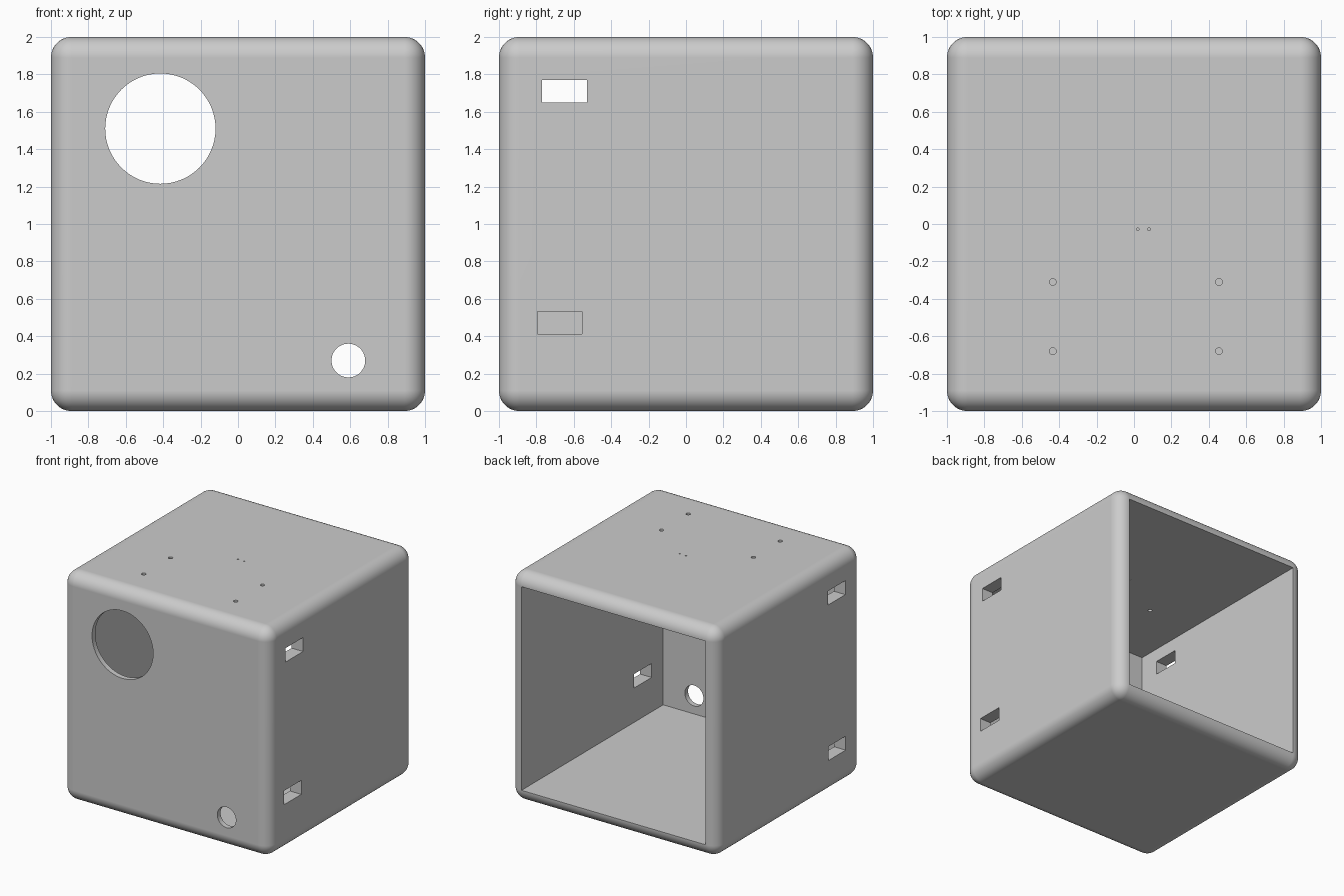
import bpy, bmesh
from math import radians
from mathutils import Matrix, Vector

if "Cube" in bpy.data.objects:
    bpy.data.objects.remove(bpy.data.objects["Cube"], do_unlink=True)

grey = bpy.data.materials.new("light_grey")
grey.use_nodes = True
grey.diffuse_color = (0.6, 0.6, 0.6, 1)
grey.node_tree.nodes["Principled BSDF"].inputs["Base Color"].default_value = (0.6, 0.6, 0.6, 1)

ROUND = 0.11      # outer edge radius
INNER = 0.889     # half width of the cavity
FRONT = -0.955    # inside of the thin front wall


def new_object(name, bm):
    mesh = bpy.data.meshes.new(name)
    bm.to_mesh(mesh)
    bm.free()
    mesh.materials.append(grey)
    obj = bpy.data.objects.new(name, mesh)
    bpy.context.scene.collection.objects.link(obj)
    return obj


def box(name, centre, size):
    bm = bmesh.new()
    bmesh.ops.create_cube(bm, size=1, matrix=Matrix.Translation(centre) @ Matrix.Diagonal((*size, 1)))
    return new_object(name, bm)


def drill(name, centre, radius, axis, segments):
    bm = bmesh.new()
    turn = Vector((0, 0, 1)).rotation_difference(Vector(axis)).to_matrix().to_4x4()
    bmesh.ops.create_cone(bm, cap_ends=True, segments=segments, radius1=radius, radius2=radius,
                          depth=0.3, matrix=Matrix.Translation(centre) @ turn)
    return new_object(name, bm)


# Rounded outer block
housing = box("housing", (0, 0, 1), (2, 2, 2))
bevel = housing.modifiers.new("rounded_edges", "BEVEL")
bevel.width = ROUND
bevel.segments = 12

# Cavity open at the back
cutters = [box("cavity_cutter", (0, (FRONT + 1.2) / 2, 1),
               (2 * INNER, 1.2 - FRONT, 2 * INNER))]

# Side slots: the lower pair is staggered
for side, y, z in ((1, -0.65, 1.71), (-1, -0.65, 1.71), (1, -0.675, 0.472), (-1, -0.655, 0.35)):
    cutters.append(box("slot_cutter", (side * 0.97, y, z), (0.3, 0.24, 0.122)))

# Round front openings
for x, z, r in ((-0.415, 1.51, 0.295), (0.59, 0.27, 0.09)):
    cutters.append(drill("front_hole_cutter", (x, -0.97, z), r, (0, 1, 0), 64))

# Mounting holes and two pin holes in the top
for x in (-0.434, 0.454):
    for y in (-0.31, -0.68):
        cutters.append(drill("mount_hole_cutter", (x, y, 1.97), 0.018, (0, 0, 1), 24))
for x in (0.02, 0.08):
    cutters.append(drill("pin_hole_cutter", (x, -0.028, 1.97), 0.007, (0, 0, 1), 16))

for cutter in cutters:
    cutter.hide_render = True
    cut = housing.modifiers.new(cutter.name, "BOOLEAN")
    cut.operation = "DIFFERENCE"
    cut.solver = "EXACT"
    cut.object = cutter

# Bake the cuts and drop the cutters
bpy.context.view_layer.update()
graph = bpy.context.evaluated_depsgraph_get()
baked = bpy.data.meshes.new_from_object(housing.evaluated_get(graph))
housing.modifiers.clear()
housing.data = baked
for cutter in cutters:
    bpy.data.objects.remove(cutter, do_unlink=True)

# Smooth rounds, flat walls
bpy.ops.object.select_all(action="DESELECT")
housing.select_set(True)
bpy.context.view_layer.objects.active = housing
bpy.ops.object.shade_smooth_by_angle(angle=radians(30))
weighted = housing.modifiers.new("flat_walls", "WEIGHTED_NORMAL")
weighted.keep_sharp = True
